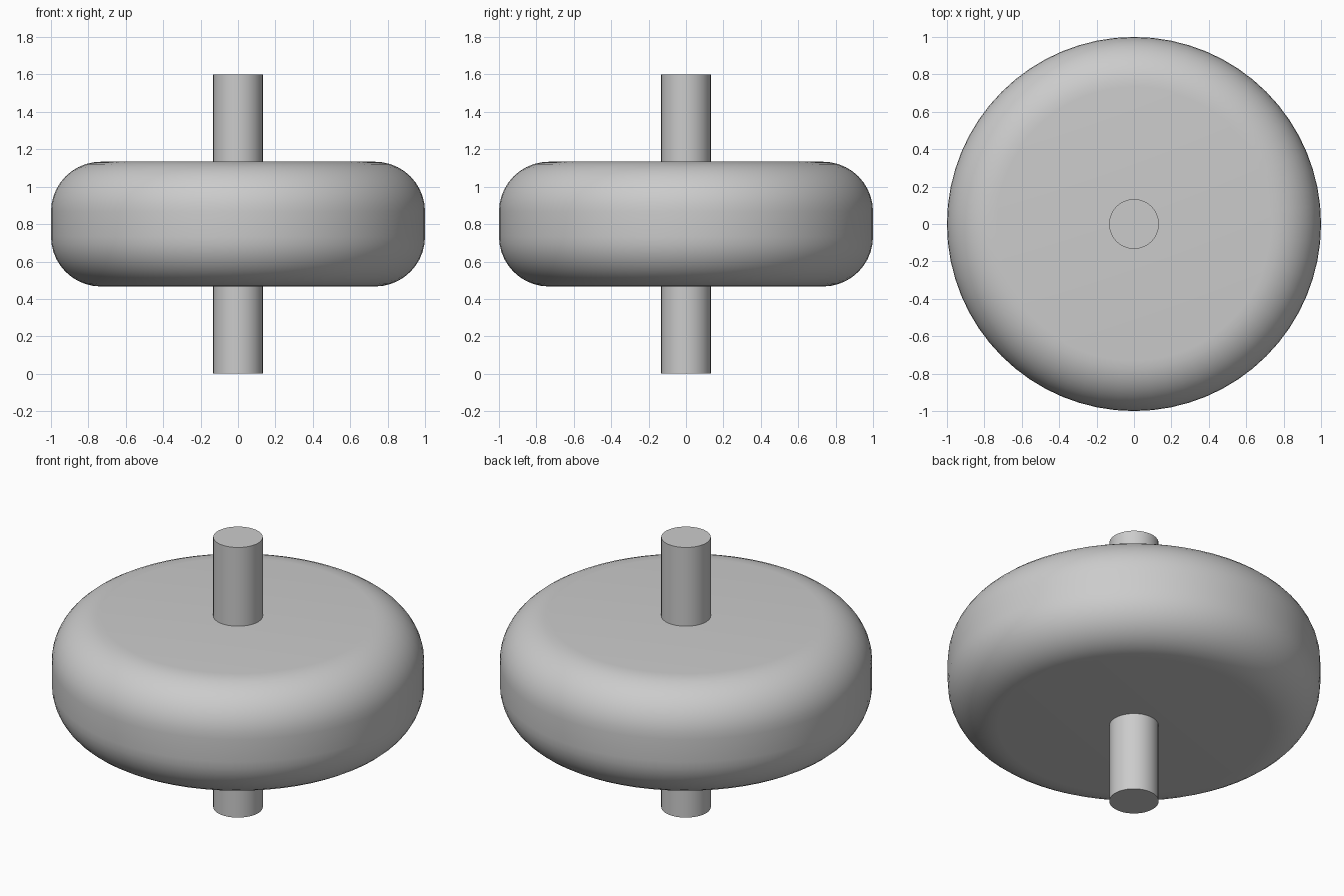
import bpy
import math

cube = bpy.data.objects.get("Cube")
if cube:
    bpy.data.objects.remove(cube, do_unlink=True)

CENTRE_Z = 0.8

# One plain grey for the whole model
grey = bpy.data.materials.new("plain grey")
grey.use_nodes = True
colour = (0.6, 0.6, 0.6, 1.0)
grey.diffuse_color = colour
grey.node_tree.nodes["Principled BSDF"].inputs["Base Color"].default_value = colour


def cylinder(name, radius, depth, sides, rounding=0.0):
    bpy.ops.mesh.primitive_cylinder_add(
        vertices=sides, radius=radius, depth=depth, location=(0, 0, CENTRE_Z))
    obj = bpy.context.object
    obj.name = name
    obj.data.materials.append(grey)
    if rounding:
        bevel = obj.modifiers.new("rounded rims", "BEVEL")
        bevel.width = rounding
        bevel.segments = 10
        bevel.limit_method = "ANGLE"
        bevel.angle_limit = math.radians(40)
        bpy.ops.object.modifier_apply(modifier=bevel.name)
    bpy.ops.object.shade_smooth_by_angle(angle=math.radians(35))
    return obj


# Thick disc with rounded rims, and the rod through its middle
cylinder("wheel", 1.0, 0.667, 64, rounding=0.267)
cylinder("axle", 0.133, 1.6, 32)
